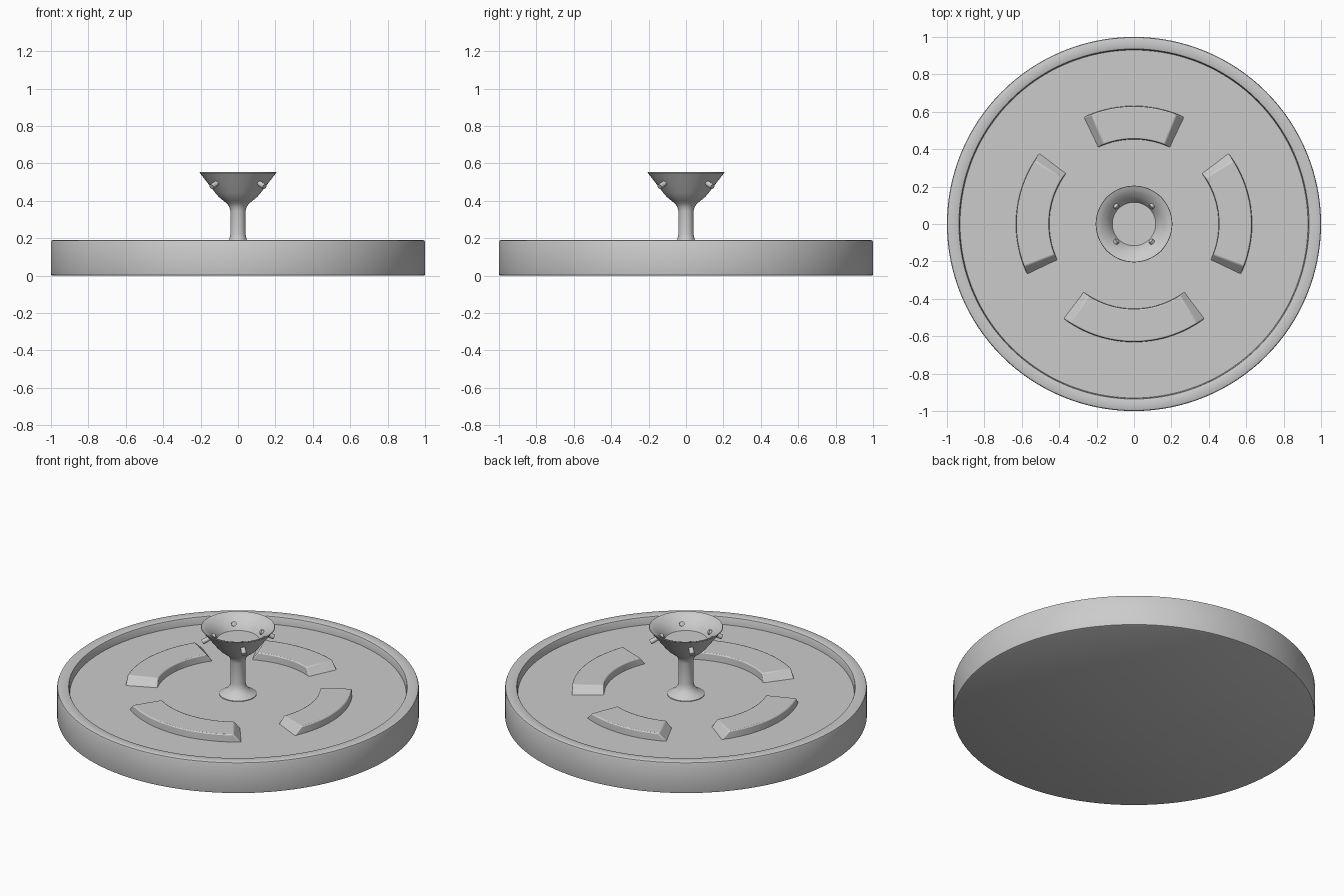
import bpy, bmesh, math
from mathutils import Vector

if "Cube" in bpy.data.objects:
    bpy.data.objects.remove(bpy.data.objects["Cube"])

stone = bpy.data.materials.new("grey stone")
stone.diffuse_color = (0.6, 0.6, 0.6, 1)
stone.use_nodes = True
stone.node_tree.nodes["Principled BSDF"].inputs["Base Color"].default_value = stone.diffuse_color

FLOOR = 0.143


def finish(name, bm, angle=35):
    bmesh.ops.recalc_face_normals(bm, faces=bm.faces)
    mesh = bpy.data.meshes.new(name)
    bm.to_mesh(mesh)
    bm.free()
    mesh.materials.append(stone)
    ob = bpy.data.objects.new(name, mesh)
    bpy.context.collection.objects.link(ob)
    bpy.ops.object.select_all(action='DESELECT')
    ob.select_set(True)
    bpy.context.view_layer.objects.active = ob
    bpy.ops.object.shade_smooth_by_angle(angle=math.radians(angle))
    return ob


def lathe(name, profile, steps):
    """Spin an (r, z) profile that starts and ends on the axis."""
    bm = bmesh.new()
    vs = [bm.verts.new((r, 0, z)) for r, z in profile]
    es = [bm.edges.new(p) for p in zip(vs, vs[1:])]
    bmesh.ops.spin(bm, geom=vs + es, cent=(0, 0, 0), axis=(0, 0, 1),
                   angle=math.tau, steps=steps, use_duplicate=False)
    bmesh.ops.remove_doubles(bm, verts=bm.verts, dist=1e-5)
    return finish(name, bm)


def arc_block(name, start, end, r0=0.452, r1=0.632, top=0.187, steps=24):
    """Curved block with sloping ends; angles in degrees."""
    bm = bmesh.new()
    rings = []
    slope = 5
    for i in range(steps + 1):
        t = i / steps
        low = math.radians(start + (end - start) * t)
        high = math.radians(start + slope + (end - start - 2 * slope) * t)
        ring = []
        for r, a, z in ((r0, low, FLOOR - 0.01), (r1, low, FLOOR - 0.01),
                        (r1 - 0.003, high, top), (r0 + 0.003, high, top)):
            ring.append(bm.verts.new((r * math.cos(a), r * math.sin(a), z)))
        rings.append(ring)
    for a, b in zip(rings, rings[1:]):
        for k in range(4):
            bm.faces.new((a[k], a[(k + 1) % 4], b[(k + 1) % 4], b[k]))
    bm.faces.new(rings[0])
    bm.faces.new(rings[-1])
    ob = finish(name, bm)
    # softly eased edges
    bev = ob.modifiers.new("eased_edges", 'BEVEL')
    bev.width, bev.segments = 0.006, 2
    bev.limit_method, bev.angle_limit = 'ANGLE', math.radians(30)
    return ob


# Round basin with a raised rim
lathe("basin", [(0, 0), (0.992, 0), (0.998, 0.003), (1, 0.01),
                (1, 0.18), (0.997, 0.187), (0.99, 0.19),
                (0.942, 0.19), (0.936, 0.187), (0.933, 0.18),
                (0.93, FLOOR), (0, FLOOR)], 128)

# Flared pedestal opening into a bowl
lathe("pedestal_bowl", [(0, FLOOR - 0.005), (0.103, FLOOR - 0.005),
                        (0.103, FLOOR + 0.004), (0.078, 0.16),
                        (0.058, 0.176), (0.046, 0.195), (0.041, 0.22),
                        (0.041, 0.345), (0.046, 0.367), (0.058, 0.385),
                        (0.08, 0.402), (0.102, 0.42), (0.122, 0.443),
                        (0.155, 0.486), (0.205, 0.55), (0.203, 0.553),
                        (0.185, 0.546), (0.168, 0.535), (0.15, 0.52),
                        (0.135, 0.504), (0.123, 0.487), (0.116, 0.475),
                        (0, 0.475)], 64)

# Water spouts through the bowl wall
for i in range(4):
    a = math.radians(45 + 90 * i)
    out = Vector((math.cos(a), math.sin(a), 0))
    p0 = out * 0.126 + Vector((0, 0, 0.512))
    p1 = out * 0.2 + Vector((0, 0, 0.475))
    d = p1 - p0
    bm = bmesh.new()
    bmesh.ops.create_cone(bm, cap_ends=True, segments=20, radius1=0.014,
                          radius2=0.014, depth=d.length)
    bm.transform(d.to_track_quat('Z', 'Y').to_matrix().to_4x4())
    bmesh.ops.translate(bm, verts=bm.verts, vec=(p0 + p1) / 2)
    finish(f"spout_{i + 1}", bm)

# Curved blocks around the basin floor
arc_block("right_block", -26, 37.6)
arc_block("back_block", 64, 116)
arc_block("left_block", 142.4, 206)
arc_block("front_block", 232.5, 307.5)
